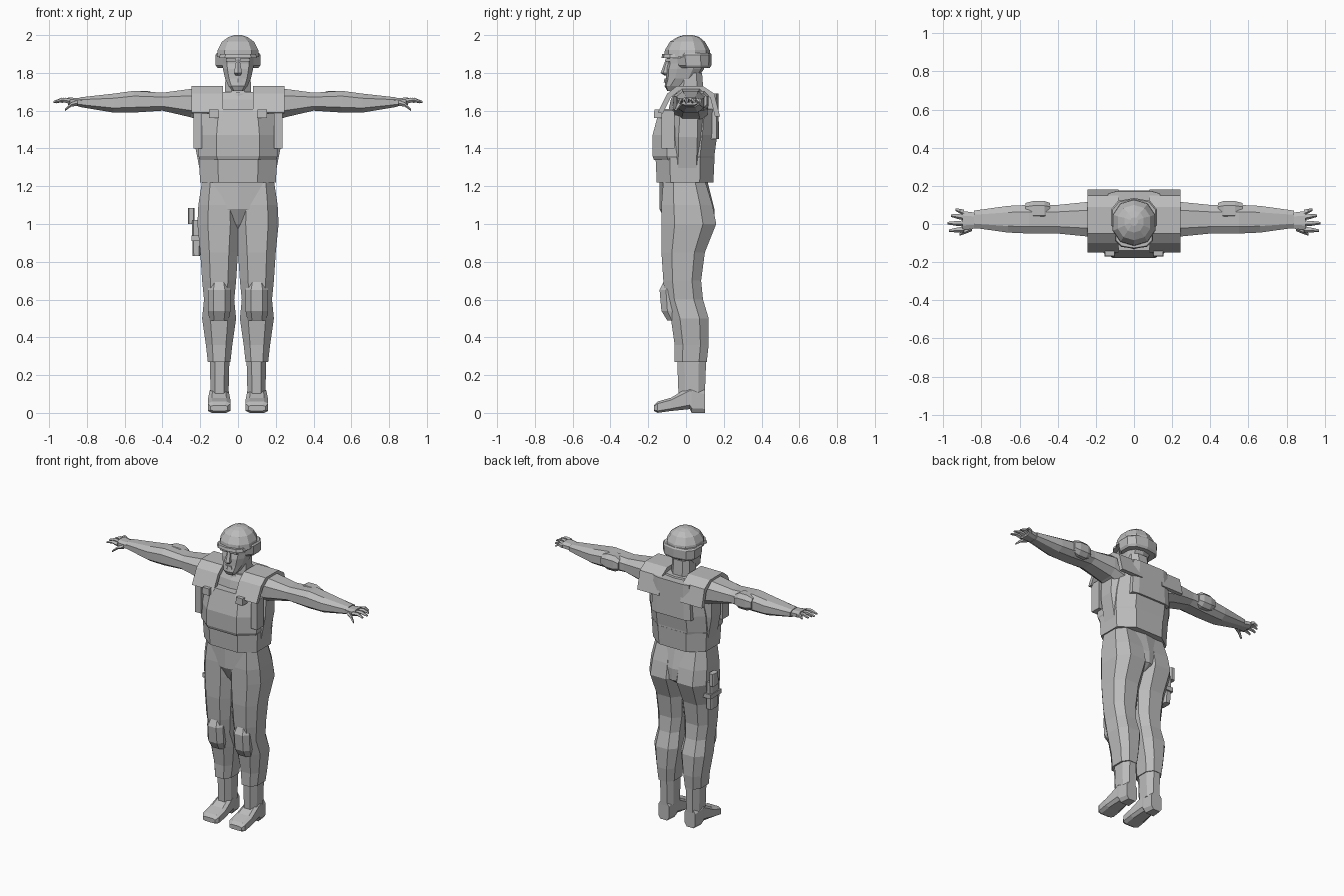
import bpy, bmesh, math
from mathutils import Vector

if "Cube" in bpy.data.objects:
    bpy.data.objects.remove(bpy.data.objects["Cube"], do_unlink=True)

grey = bpy.data.materials.new("plain grey")
grey.use_nodes = True
colour = (.5, .5, .5, 1)
grey.diffuse_color = colour
grey.node_tree.nodes["Principled BSDF"].inputs["Base Color"].default_value = colour


def skin(name, loops, mirror=1):
    """Join a series of point loops, cap both ends and make a flat shaded object."""
    bm = bmesh.new()
    loops = [[bm.verts.new((x * mirror, y, z)) for x, y, z in loop] for loop in loops]
    count = len(loops[0])
    for low, high in zip(loops, loops[1:]):
        for i in range(count):
            following = (i + 1) % count
            bm.faces.new((low[i], low[following], high[following], high[i]))
    bm.faces.new(loops[0])
    bm.faces.new(loops[-1])
    bmesh.ops.recalc_face_normals(bm, faces=bm.faces)
    mesh = bpy.data.meshes.new(name)
    bm.to_mesh(mesh)
    bm.free()
    mesh.materials.append(grey)
    obj = bpy.data.objects.new(name, mesh)
    bpy.context.collection.objects.link(obj)


def ring(sides, power):
    """Rounded-box outline that fills the range -1 to 1 on both axes."""
    def soften(value):
        return math.copysign(abs(value) ** power, value)
    angles = [math.tau * (i + .5) / sides for i in range(sides)]
    across = [soften(math.cos(angle)) for angle in angles]
    along = [soften(math.sin(angle)) for angle in angles]
    return [(u / max(across), v / max(along)) for u, v in zip(across, along)]


def loft(name, rows, axis="z", centre=0, sides=8, power=.75, mirror=1):
    """Each row holds position along the axis, half width, and the span in depth."""
    loops = []
    for position, half, near, far in rows:
        loop = []
        for u, v in ring(sides, power):
            width = centre + u * half
            depth = (near + far + v * (far - near)) / 2
            loop.append({"x": (position, width, depth),
                         "y": (width, position, depth),
                         "z": (width, depth, position)}[axis])
        loops.append(loop)
    skin(name, loops, mirror)


def block(name, low, high, top=1, sides=4, power=1, mirror=1):
    """Upright block between two corners, with its top scaled."""
    low, high = Vector(low), Vector(high)
    middle, half = (low + high) / 2, (high - low) / 2
    skin(name, [[(middle.x + u * half.x * scale, middle.y + v * half.y * scale, z)
                 for u, v in ring(sides, power)]
                for z, scale in ((low.z, 1), (high.z, top))], mirror)


def finger(name, root, tip, mirror=1):
    """Tapered finger with a slightly raised knuckle."""
    root, tip = Vector(root), Vector(tip)
    knuckle = (root + tip) / 2 + Vector((0, 0, .01))
    skin(name, [[point + Vector((0, u, v)) * radius for u, v in ring(5, 1)]
                for point, radius in ((root, .014), (knuckle, .011), (tip, .006))], mirror)


def shoulder_pad(name, mirror=1):
    """Arched plate running over the shoulder from chest to back."""
    outline = [(-.15, 1.59), (-.1, 1.69), (-.05, 1.73), (.09, 1.73), (.15, 1.69), (.18, 1.57)]
    middle = Vector((.015, 1.56))
    inner = [middle.lerp(Vector(point), .84) for point in reversed(outline)]
    skin(name, [[(x, y, z) for y, z in outline + inner] for x in (.08, .245)], mirror)


def both(build, name, *shape, **options):
    """Build a part on the left and mirrored on the right."""
    for side, sign in (("left", 1), ("right", -1)):
        build(side + "_" + name, *shape, mirror=sign, **options)


# Trousers
loft("pelvis", [
    (.95, .04, -.06, .08), (1, .1, -.1, .15), (1.08, .19, -.14, .15),
    (1.24, .19, -.14, .11)], sides=10)
both(loft, "leg", [
    (.27, .06, -.06, .11), (.36, .07, -.06, .12), (.5, .09, -.08, .12),
    (.6, .08, -.11, .09), (.7, .09, -.12, .08), (.85, .1, -.13, .1),
    (1, .115, -.13, .16), (1.1, .11, -.13, .14), (1.23, .09, -.12, .1)], centre=.1)
both(loft, "knee_pad", [
    (.49, .05, -.1, 0), (.54, .06, -.13, 0), (.65, .06, -.14, 0),
    (.71, .04, -.11, 0)], centre=.1)

# Boots
both(block, "boot_shaft", (.05, -.04, .1), (.145, .1, .29), top=1.1, sides=8, power=.8)
both(loft, "boot_foot", [
    (-.17, .045, .01, .04), (-.15, .06, 0, .06), (-.08, .06, .01, .08),
    (.02, .05, .02, .14), (.03, .05, 0, .14), (.1, .04, 0, .12)],
    axis="y", centre=.1, power=.5)

# Shirt and armoured vest
loft("shirt", [
    (1.22, .19, -.11, .12), (1.46, .236, -.11, .13), (1.57, .235, -.1, .13),
    (1.66, .2, -.08, .13), (1.7, .12, -.06, .12)], sides=10)
block("vest_waist", (-.2, -.155, 1.22), (.2, .145, 1.35), top=1.04, sides=8, power=.75)
loft("vest_chest", [
    (1.34, .2, -.17, .15), (1.36, .21, -.177, .15), (1.47, .21, -.177, .165),
    (1.61, .19, -.14, .17)], power=.7)
block("vest_back_panel", (-.15, .09, 1.45), (.15, .175, 1.69), top=.9, sides=8, power=.4)
both(shoulder_pad, "shoulder_pad")
both(block, "strap_buckle", (.1, -.17, 1.56), (.155, -.12, 1.605), top=.9)
both(block, "side_strap", (.19, -.13, 1.4), (.235, -.06, 1.6))

# Arms, sleeves and hands
both(loft, "arm", [
    (.16, .09, 1.53, 1.715), (.25, .09, 1.565, 1.715), (.4, .075, 1.6, 1.695),
    (.55, .075, 1.59, 1.705), (.66, .07, 1.59, 1.69), (.84, .045, 1.62, 1.67)],
    axis="x", centre=.025)
both(loft, "elbow_pad", [
    (.44, .04, 1.615, 1.685), (.47, .05, 1.6, 1.705), (.53, .05, 1.6, 1.705),
    (.57, .04, 1.615, 1.69)], axis="x", centre=.07)
both(loft, "palm", [
    (.82, .04, 1.62, 1.665), (.9, .05, 1.63, 1.67)], axis="x", centre=.018)
for label, reach, spread in (("little_finger", .935, .076), ("ring_finger", .96, .045),
                             ("middle_finger", .977, .005), ("index_finger", .97, -.034)):
    both(finger, label, (.89, spread * .8, 1.65), (reach, spread, 1.645))
both(finger, "thumb", (.85, -.02, 1.64), (.915, -.054, 1.605))

# Neck and head
loft("neck", [
    (1.58, .09, -.06, .11), (1.67, .07, -.055, .095), (1.8, .066, -.035, .085)])
block("collar", (-.095, -.085, 1.62), (.095, .105, 1.69), top=.83, sides=10, power=.9)
loft("head", [
    (1.705, .03, -.1, -.045), (1.73, .05, -.113, -.01), (1.77, .068, -.107, .06),
    (1.82, .08, -.106, .095), (1.85, .084, -.098, .1), (1.91, .086, -.104, .1)], sides=10)
loft("nose", [
    (1.785, .012, -.112, -.08), (1.8, .021, -.134, -.08), (1.87, .009, -.108, -.08)],
    sides=6, power=1)
block("lips", (-.027, -.118, 1.75), (.027, -.08, 1.77), top=.8, sides=6)
both(block, "brow", (.012, -.107, 1.86), (.062, -.07, 1.875), top=1.1)

# Helmet
loft("helmet_shell", [
    (1.885, .112, -.116, .13), (1.92, .108, -.112, .126), (1.965, .085, -.085, .1),
    (1.99, .05, -.045, .07), (2, .02, -.01, .035)], sides=10, power=.9)
loft("helmet_skirt", [
    (1.825, .108, -.04, .125), (1.84, .118, -.055, .134), (1.895, .12, -.065, .136),
    (1.905, .112, -.06, .13)], sides=10)
block("helmet_brim", (-.1, -.13, 1.88), (.1, .02, 1.9), top=.94, sides=10, power=.75)

# Thigh holster with pistol grip on the right side
block("holster", (-.24, -.01, .83), (-.2, .07, 1.02), top=1.2, sides=8, power=.4)
block("pistol_grip", (-.265, .025, 1), (-.23, .085, 1.085), sides=8, power=.5)
block("holster_strap", (-.247, -.03, .91), (-.19, .085, .94))
